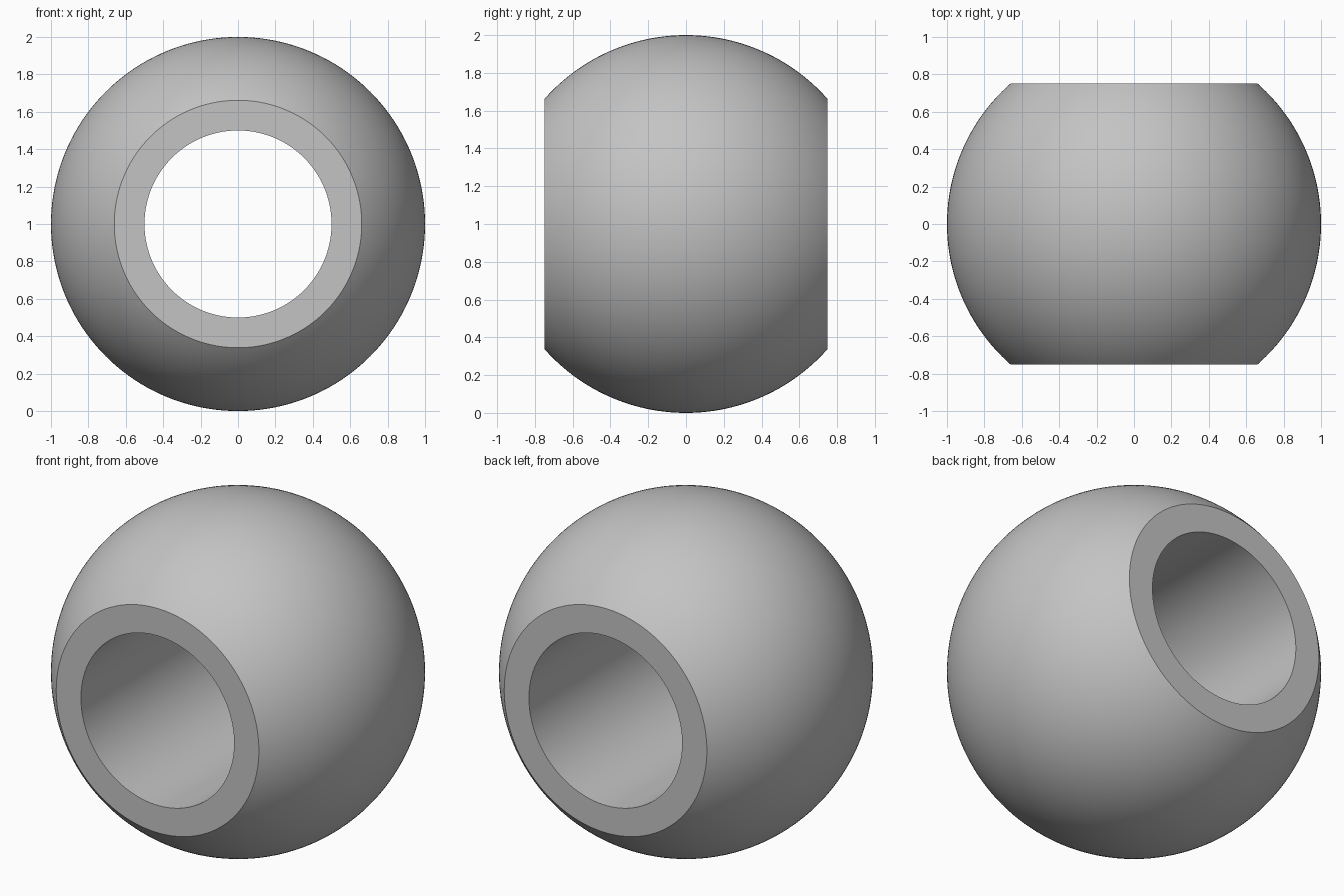
import bpy
import bmesh
import math
from mathutils import Matrix, Vector

RADIUS = 1.0        # sphere
HALF_WIDTH = 0.75   # flat ends at y = +-HALF_WIDTH
BORE = 0.5          # through hole
SEGMENTS = 160
ARC_STEPS = 56

cube = bpy.data.objects.get("Cube")
if cube:
    bpy.data.objects.remove(cube, do_unlink=True)

# Plain grey metal
grey = bpy.data.materials.new("grey_metal")
grey.use_nodes = True
colour = (0.55, 0.55, 0.55, 1.0)
grey.diffuse_color = colour
grey.node_tree.nodes["Principled BSDF"].inputs["Base Color"].default_value = colour

# Closed profile: spherical arc, then the straight bore wall
limit = math.asin(HALF_WIDTH / RADIUS)
angles = [-limit + 2 * limit * i / ARC_STEPS for i in range(ARC_STEPS + 1)]
profile = [Vector((RADIUS * math.cos(a), RADIUS * math.sin(a), 0)) for a in angles]
profile += [Vector((BORE, HALF_WIDTH, 0)), Vector((BORE, -HALF_WIDTH, 0))]

# Revolve the profile around the bore axis
bm = bmesh.new()
verts = [bm.verts.new(p) for p in profile]
edges = [bm.edges.new((v, verts[(i + 1) % len(verts)])) for i, v in enumerate(verts)]
bmesh.ops.spin(bm, geom=verts + edges, cent=(0, 0, 0), axis=(0, 1, 0),
               angle=2 * math.pi, steps=SEGMENTS, use_merge=True)
bmesh.ops.remove_doubles(bm, verts=bm.verts, dist=0.0001)
bmesh.ops.recalc_face_normals(bm, faces=bm.faces)
bmesh.ops.transform(bm, matrix=Matrix.Translation((0, 0, RADIUS)), verts=bm.verts)

mesh = bpy.data.meshes.new("bored_ball")
bm.to_mesh(mesh)
bm.free()
mesh.materials.append(grey)
ball = bpy.data.objects.new("bored_ball", mesh)
bpy.context.collection.objects.link(ball)

# Smooth surfaces with crisp rims
bpy.ops.object.select_all(action='DESELECT')
ball.select_set(True)
bpy.context.view_layer.objects.active = ball
bpy.ops.object.shade_smooth_by_angle(angle=math.radians(30))
